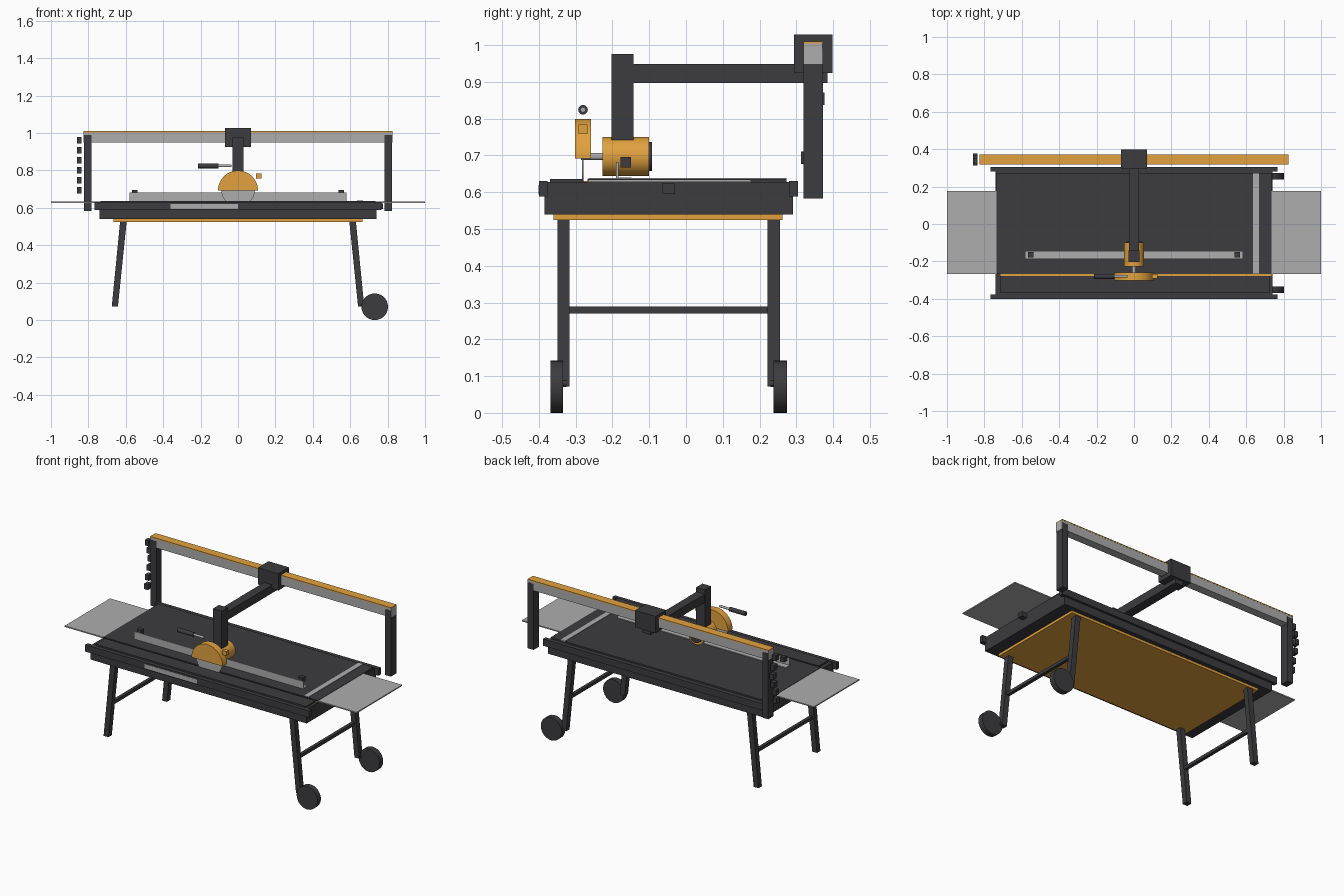
import bpy, bmesh, math
from mathutils import Vector

if "Cube" in bpy.data.objects:
    bpy.data.objects.remove(bpy.data.objects["Cube"])


def material(name, rgb):
    m = bpy.data.materials.new(name)
    m.diffuse_color = (*rgb, 1)
    m.use_nodes = True
    m.node_tree.nodes["Principled BSDF"].inputs["Base Color"].default_value = m.diffuse_color
    return m


DARK = material("dark_metal", (0.045, 0.045, 0.05))
ORANGE = material("orange_paint", (0.76, 0.36, 0.05))
GREY = material("bare_metal", (0.42, 0.42, 0.42))


def finish(name, bm, mat, smooth=False):
    bmesh.ops.recalc_face_normals(bm, faces=bm.faces)
    me = bpy.data.meshes.new(name)
    bm.to_mesh(me)
    bm.free()
    me.materials.append(mat)
    ob = bpy.data.objects.new(name, me)
    bpy.context.collection.objects.link(ob)
    if smooth:
        bpy.ops.object.select_all(action='DESELECT')
        ob.select_set(True)
        bpy.context.view_layer.objects.active = ob
        bpy.ops.object.shade_smooth_by_angle(angle=math.radians(35))
    return ob


def prism(name, profile, offset, mat, smooth=False):
    """Extrude a closed 3D outline along an offset vector."""
    bm = bmesh.new()
    f = bm.faces.new([bm.verts.new(p) for p in profile])
    r = bmesh.ops.extrude_face_region(bm, geom=[f])
    vs = [v for v in r["geom"] if isinstance(v, bmesh.types.BMVert)]
    bmesh.ops.translate(bm, verts=vs, vec=Vector(offset))
    return finish(name, bm, mat, smooth)


def box(name, x, y, z, mat):
    return prism(name, [(x[0], y[0], z[0]), (x[1], y[0], z[0]),
                        (x[1], y[1], z[0]), (x[0], y[1], z[0])],
                 (0, 0, z[1] - z[0]), mat)


def disc_y(name, x, z, r, y0, y1, mat, arc=2 * math.pi, n=40):
    """Disc or half disc with its axis along y."""
    count = n if arc > 6 else n + 1
    pts = [(x + r * math.cos(arc * i / n), y0, z + r * math.sin(arc * i / n))
           for i in range(count)]
    return prism(name, pts, (0, y1 - y0, 0), mat, True)


def rod_x(name, x0, x1, y, z, r, mat, n=20):
    pts = [(x0, y + r * math.cos(2 * math.pi * i / n), z + r * math.sin(2 * math.pi * i / n))
           for i in range(n)]
    return prism(name, pts, (x1 - x0, 0, 0), mat, True)


# Table body, two-piece top with cutting slot, drip pan
box("table_body", (-0.74, 0.74), (-0.385, 0.291), (0.54, 0.627), DARK)
box("table_top_main", (-0.735, 0.735), (-0.268, 0.273), (0.627, 0.636), DARK)
box("table_top_front", (-0.715, 0.725), (-0.37, -0.278), (0.627, 0.636), DARK)
box("slot_strip", (-0.715, 0.735), (-0.278, -0.268), (0.625, 0.63), ORANGE)
box("drip_pan", (-0.665, 0.665), (-0.36, 0.263), (0.525, 0.545), ORANGE)

# Side rails
box("front_rail", (-0.766, 0.766), (-0.40, -0.376), (0.588, 0.63), DARK)
box("back_rail", (-0.766, 0.766), (0.28, 0.305), (0.588, 0.63), DARK)
box("rail_plate", (-0.36, 0.0), (-0.401, -0.395), (0.594, 0.62), GREY)
box("end_latch", (0.73, 0.775), (-0.064, -0.03), (0.595, 0.623), DARK)

# Extension leaves, and matching legs with crossbars on each end
for s, side in ((-1, "left"), (1, "right")):
    box(side + "_extension", (s * 0.735, s), (-0.267, 0.177), (0.627, 0.634), GREY)
    for y0, where in ((-0.35, "front"), (0.222, "back")):
        prism(f"{side}_{where}_leg",
              [(s * 0.595, y0, 0.53), (s * 0.63, y0, 0.53),
               (s * 0.675, y0, 0.072), (s * 0.642, y0, 0.072)], (0, 0.033, 0), DARK)
    box(side + "_crossbar", (s * 0.623, s * 0.643), (-0.318, 0.223), (0.27, 0.289), DARK)
    box(side + "_post", (s * 0.783, s * 0.823), (0.319, 0.372), (0.583, 0.99), DARK)

# Wheels on the right legs
disc_y("front_wheel", 0.731, 0.071, 0.071, -0.369, -0.335, DARK)
disc_y("back_wheel", 0.731, 0.071, 0.071, 0.238, 0.274, DARK)
for y0, y1 in ((-0.36, -0.325), (0.23, 0.265)):
    disc_y("wheel_axle", 0.668, 0.08, 0.01, y0, y1, DARK, n=16)

# Overhead beam
box("beam", (-0.825, 0.825), (0.32, 0.371), (0.949, 1.004), GREY)
box("beam_cap", (-0.825, 0.825), (0.319, 0.372), (1.004, 1.01), ORANGE)

# Sliding carriage, arm and drop column
box("carriage", (-0.07, 0.07), (0.294, 0.398), (0.924, 1.028), DARK)
box("arm", (-0.028, 0.028), (-0.15, 0.385), (0.897, 0.948), DARK)
box("drop_column", (-0.03, 0.03), (-0.203, -0.143), (0.742, 0.975), DARK)

# Motor
disc_y("motor", 0, 0.697, 0.053, -0.227, -0.10, ORANGE)
disc_y("motor_cap", 0, 0.697, 0.039, -0.10, -0.093, DARK)
disc_y("motor_shaft", 0, 0.697, 0.01, -0.285, -0.22, GREY, n=16)

# Blade with half-round guard
disc_y("blade", 0, 0.697, 0.09, -0.283, -0.279, GREY, n=64)
disc_y("blade_guard", 0, 0.692, 0.107, -0.302, -0.258, ORANGE, arc=math.pi)
box("guard_nozzle", (0.095, 0.126), (-0.292, -0.268), (0.758, 0.784), ORANGE)

# Handle
rod_x("handle_grip", -0.214, -0.105, -0.28, 0.824, 0.013, DARK)
rod_x("handle_stem", -0.11, -0.035, -0.28, 0.824, 0.007, GREY)

# Rip fence: L section with two clamp knobs
prism("fence", [(-0.58, y, z) for y, z in ((-0.19, 0.634), (-0.148, 0.634), (-0.148, 0.64),
                                           (-0.184, 0.64), (-0.184, 0.682), (-0.19, 0.682))],
      (1.16, 0, 0), GREY)
for x in (-0.552, 0.552):
    box("fence_knob", (x - 0.014, x + 0.014), (-0.178, -0.15), (0.667, 0.696), DARK)

# Ruler strip across the table
box("ruler", (0.637, 0.668), (-0.265, 0.273), (0.634, 0.639), GREY)

# Segmented cable hanging beside the left post
for i in range(6):
    z = 0.694 + 0.0535 * i
    y = 0.345 + 0.016 * math.sin((i - 1.5) * math.pi / 3)
    box("cable_link", (-0.862, -0.836), (y - 0.016, y + 0.016), (z - 0.017, z + 0.017), DARK)
